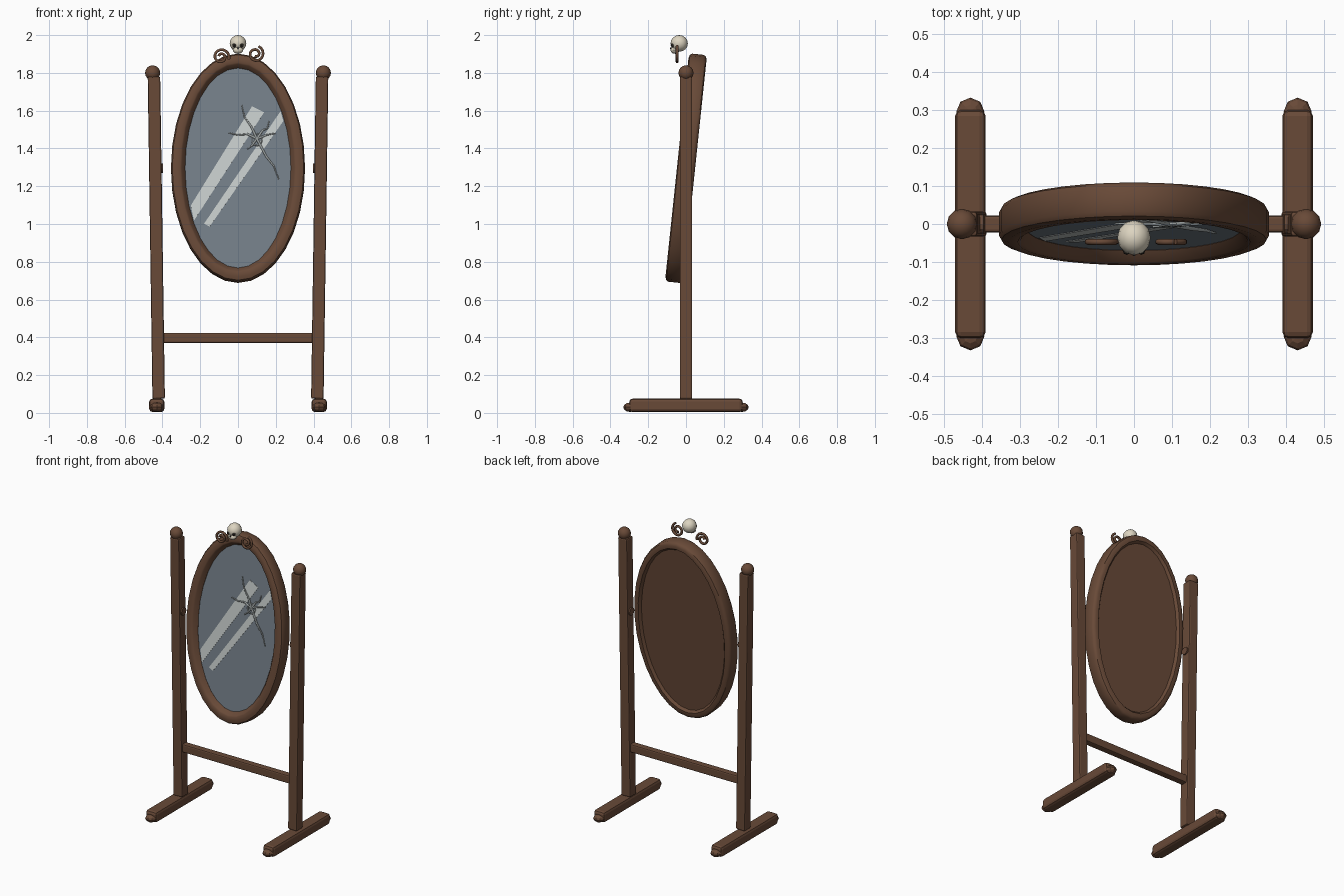
import bpy, bmesh, math
from mathutils import Matrix, Vector

cube = bpy.data.objects.get("Cube")
if cube:
    bpy.data.objects.remove(cube, do_unlink=True)


def material(name, rgb):
    m = bpy.data.materials.new(name)
    m.use_nodes = True
    m.diffuse_color = (*rgb, 1)
    m.node_tree.nodes["Principled BSDF"].inputs["Base Color"].default_value = (*rgb, 1)
    return m


WOOD = material("brown wood", (0.14, 0.068, 0.039))
GLASS = material("mirror grey", (0.18, 0.215, 0.25))
SHINE = material("pale reflection", (0.58, 0.62, 0.61))
CRACK = material("crack grey", (0.33, 0.36, 0.36))
BONE = material("ivory", (0.72, 0.66, 0.53))
DARK = material("dark sockets", (0.03, 0.025, 0.02))

# Tilted local space of the mirror: x across, z up, -y out of the glass
TILT = Matrix.Translation((0, 0, 1.295)) @ Matrix.Rotation(math.radians(-6), 4, "X")


def finish(name, bm, mat, matrix=None, smooth=False):
    bmesh.ops.recalc_face_normals(bm, faces=bm.faces[:])
    me = bpy.data.meshes.new(name)
    bm.to_mesh(me)
    bm.free()
    me.materials.append(mat)
    ob = bpy.data.objects.new(name, me)
    bpy.context.collection.objects.link(ob)
    if matrix:
        ob.matrix_world = matrix
    if smooth:
        bpy.ops.object.select_all(action="DESELECT")
        ob.select_set(True)
        bpy.context.view_layer.objects.active = ob
        bpy.ops.object.shade_smooth_by_angle(angle=math.radians(35))
    return ob


def beam(name, a, b, wide, deep, bevel):
    """Bevelled bar between two points; wide and deep are its section."""
    a, b = Vector(a), Vector(b)
    bm = bmesh.new()
    bmesh.ops.create_cube(bm, size=1)
    bmesh.ops.scale(bm, vec=(wide, deep, (b - a).length), verts=bm.verts)
    bmesh.ops.bevel(bm, geom=bm.edges[:], offset=bevel, segments=2,
                    profile=0.5, affect="EDGES")
    turn = Vector((0, 0, 1)).rotation_difference(b - a).to_matrix().to_4x4()
    return finish(name, bm, WOOD, Matrix.Translation((a + b) / 2) @ turn)


def ball(name, at, radii, mat, u=12, v=8, smooth=False):
    bm = bmesh.new()
    bmesh.ops.create_uvsphere(bm, u_segments=u, v_segments=v, radius=1)
    bmesh.ops.scale(bm, vec=radii, verts=bm.verts)
    return finish(name, bm, mat, Matrix.Translation(at), smooth)


def ellipse(bm, rx, rz, y, sides=32):
    steps = [math.tau * i / sides for i in range(sides)]
    return [bm.verts.new((rx * math.cos(t), y, rz * math.sin(t))) for t in steps]


def disk(name, rx, rz, y, mat):
    bm = bmesh.new()
    front, back = ellipse(bm, rx, rz, y), ellipse(bm, rx, rz, y + 0.008)
    bm.faces.new(front)
    bm.faces.new(back)
    for i in range(len(front)):
        bm.faces.new((front[i - 1], front[i], back[i], back[i - 1]))
    return finish(name, bm, mat, TILT)


def tube(name, points, radius, mat, matrix=None, taper=False):
    cu = bpy.data.curves.new(name, "CURVE")
    cu.dimensions = "3D"
    cu.bevel_depth = radius
    cu.bevel_resolution = 1
    cu.use_fill_caps = True
    sp = cu.splines.new("POLY")
    sp.points.add(len(points) - 1)
    for i, (p, q) in enumerate(zip(sp.points, points)):
        p.co = (*q, 1)
        p.radius = 1 - 0.6 * i / (len(points) - 1) if taper else 1
    cu.materials.append(mat)
    ob = bpy.data.objects.new(name, cu)
    bpy.context.collection.objects.link(ob)
    if matrix:
        ob.matrix_world = matrix
    return ob


# Stand: feet, leaning posts, finials and pivots on both sides
for side, s in (("left", 1), ("right", -1)):
    beam(side + "_foot", (s * 0.43, -0.3, 0.04), (s * 0.43, 0.3, 0.04), 0.08, 0.07, 0.016)
    for end, e in (("front", -1), ("back", 1)):
        ball(f"{side}_{end}_toe", (s * 0.43, e * 0.295, 0.03), (0.037, 0.037, 0.025), WOOD, 8, 6)
    beam(side + "_post", (s * 0.42, 0, 0.075), (s * 0.445, 0, 1.78), 0.066, 0.066, 0.008)
    ball(side + "_finial", (s * 0.452, 0, 1.8), (0.04, 0.04, 0.04), WOOD, smooth=True)
    bm = bmesh.new()
    bmesh.ops.create_cone(bm, cap_ends=True, segments=12, radius1=0.025, radius2=0.025, depth=0.04)
    finish(side + "_pivot", bm, WOOD,
           Matrix.Translation((s * 0.416, 0, 1.295)) @ Matrix.Rotation(math.pi / 2, 4, "Y"))
beam("cross_rail", (-0.4, 0, 0.397), (0.4, 0, 0.397), 0.054, 0.045, 0.008)

# Oval frame: closed moulding profile (outward offset, depth) swept round
PROFILE = [(0, -0.015), (0.018, -0.043), (0.026, -0.048), (0.05, -0.048),
           (0.068, -0.042), (0.075, -0.03), (0.075, 0.03), (0.068, 0.042),
           (0.055, 0.048), (0.035, 0.048), (0.02, 0.03)]
bm = bmesh.new()
rings = [ellipse(bm, 0.28 + o, 0.532 + o, y) for o, y in PROFILE]
for k in range(len(rings)):
    a, b = rings[k - 1], rings[k]
    for i in range(len(a)):
        bm.faces.new((a[i - 1], a[i], b[i], b[i - 1]))
finish("oval_frame", bm, WOOD, TILT, smooth=True)
disk("mirror_glass", 0.285, 0.537, -0.014, GLASS)
disk("back_panel", 0.305, 0.557, 0.024, WOOD)

# Reflection stripes lying on the glass
STRIPES = {"wide_reflection": [(-0.25, -0.2), (0.074, 0.328), (0.138, 0.296), (-0.233, -0.28)],
           "narrow_reflection": [(-0.18, -0.297), (0.225, 0.302), (0.24, 0.25), (-0.15, -0.312)]}
for name, quad in STRIPES.items():
    bm = bmesh.new()
    face = bm.faces.new([bm.verts.new((x, -0.0145, z)) for x, z in quad])
    top = bmesh.ops.extrude_face_region(bm, geom=[face])["geom"]
    bmesh.ops.translate(bm, vec=(0, -0.002, 0),
                        verts=[g for g in top if isinstance(g, bmesh.types.BMVert)])
    finish(name, bm, SHINE, TILT)

# Cracks spreading from the point of impact
CRACKS = [[(0.1, 0.155), (0.07, 0.22), (0.035, 0.27), (0.02, 0.335)],
          [(0.1, 0.155), (0.05, 0.18), (0, 0.175), (-0.05, 0.187)],
          [(0.1, 0.155), (0.13, 0.2), (0.155, 0.21), (0.165, 0.25)],
          [(0.1, 0.155), (0.15, 0.175), (0.2, 0.185)],
          [(0.1, 0.155), (0.15, 0.06), (0.19, 0.01), (0.215, -0.06)],
          [(0.1, 0.155), (0.075, 0.12), (0.05, 0.1)]]
for i, path in enumerate(CRACKS):
    tube(f"crack_{i + 1}", [(x, -0.018, z) for x, z in path], 0.007, CRACK, TILT, taper=True)
tube("crack_ring", [(0.1 + 0.028 * math.cos(t), -0.018, 0.15 + 0.032 * math.sin(t))
                    for t in (math.tau * k / 9 for k in range(10))], 0.004, CRACK, TILT)

# Curled scrolls on either side of the crest
for name, x, z, start in (("right_scroll", -0.09, 1.885, -0.3), ("left_scroll", 0.093, 1.9, 1.2)):
    path = []
    for k in range(25):
        t = k / 24
        r = 0.044 - 0.032 * t
        a = start + (t * 3 * math.pi if x < 0 else -t * 3 * math.pi)
        path.append((x + r * math.cos(a), -0.047, z + r * math.sin(a)))
    tube(name, path, 0.008, WOOD)

# Skull ornament: cranium, jaw, eye sockets and nose
ball("skull_cranium", (0, -0.036, 1.956), (0.044, 0.046, 0.044), BONE, 12, 8, smooth=True)
ball("skull_jaw", (0, -0.058, 1.921), (0.029, 0.024, 0.02), BONE, 10, 6, smooth=True)
for side, s in (("left", 1), ("right", -1)):
    ball(side + "_eye_socket", (s * 0.019, -0.07, 1.946), (0.011, 0.011, 0.011), DARK, 8, 6)
ball("nose_socket", (0, -0.08, 1.93), (0.005, 0.004, 0.007), DARK, 6, 4)
